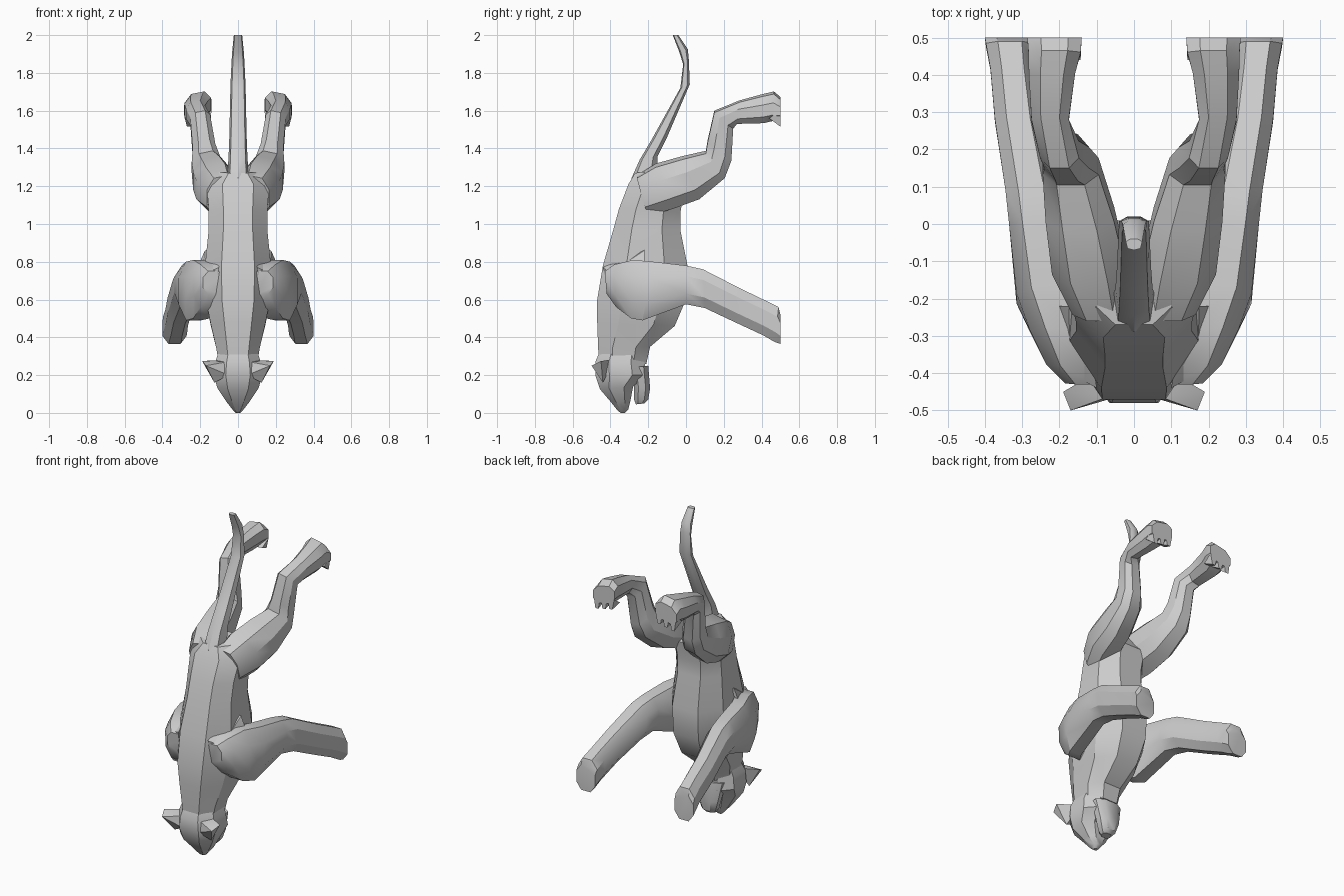
import bpy, bmesh, math

fur = bpy.data.materials.new("grey fur")
fur.diffuse_color = (0.6, 0.6, 0.6, 1)

# Cross-sections as (sideways, depth) factors
OCT = [(-.5, -1), (.5, -1), (1, -.45), (1, .45), (.5, 1), (-.5, 1), (-1, .45), (-1, -.45)]
HEX = [(0, -1), (.8, -.7), (1, .5), (.45, 1), (-.45, 1), (-1, .5), (-.8, -.7)]


def finish(name, bm, mirror=False, angle=32):
    bmesh.ops.recalc_face_normals(bm, faces=bm.faces)
    me = bpy.data.meshes.new(name)
    bm.to_mesh(me)
    bm.free()
    me.materials.append(fur)
    ob = bpy.data.objects.new(name, me)
    bpy.context.collection.objects.link(ob)
    bpy.ops.object.select_all(action='DESELECT')
    ob.select_set(True)
    bpy.context.view_layer.objects.active = ob
    bpy.ops.object.shade_smooth_by_angle(angle=math.radians(angle))
    if mirror:
        mod = ob.modifiers.new("mirror", 'MIRROR')
        mod.use_mirror_merge = False
    return ob


def loft(name, rings, section=OCT, mirror=False, tilt=0.0):
    """Ring: (y, z) of one edge, (y, z) of the opposite edge, centre x, half width."""
    bm = bmesh.new()
    loops = []
    for ya, za, yb, zb, xc, hw in rings:
        loops.append([bm.verts.new((xc + u * hw,
                                    (ya + yb) / 2 + v * (yb - ya) / 2,
                                    (za + zb) / 2 + v * (zb - za) / 2 - tilt * u * hw))
                      for u, v in section])
    n = len(section)
    for a, b in zip(loops, loops[1:]):
        for i in range(n):
            j = (i + 1) % n
            bm.faces.new((a[i], a[j], b[j], b[i]))
    bm.faces.new(loops[0])
    bm.faces.new(loops[-1])
    return finish(name, bm, mirror)


def hull(name, points, mirror=False):
    bm = bmesh.new()
    for p in points:
        bm.verts.new(p)
    bmesh.ops.convex_hull(bm, input=bm.verts)
    return finish(name, bm, mirror, 25)


# Torso from rump down to neck
loft("body", [
    (-.27, 1.27, -.10, 1.29, 0, .10),
    (-.305, 1.21, -.01, 1.17, 0, .165),
    (-.355, 1.08, -.03, 1.06, 0, .155),
    (-.385, .97, -.03, .97, 0, .155),
    (-.44, .78, .01, .77, 0, .175),
    (-.47, .60, 0, .60, 0, .17),
    (-.47, .48, -.06, .46, 0, .145),
    (-.465, .34, -.19, .35, 0, .115),
    (-.46, .25, -.21, .26, 0, .10)])

# Head tapering to the nose, with a separate lower jaw
loft("head", [
    (-.455, .33, -.22, .33, 0, .10),
    (-.48, .27, -.22, .27, 0, .12),
    (-.48, .20, -.21, .20, 0, .13),
    (-.455, .125, -.28, .14, 0, .108),
    (-.40, .06, -.295, .06, 0, .062),
    (-.36, .01, -.305, .02, 0, .025),
    (-.345, 0, -.325, 0, 0, .012)])
loft("jaw", [
    (-.29, .24, -.20, .25, 0, .09),
    (-.275, .14, -.19, .13, 0, .068),
    (-.275, .07, -.20, .07, 0, .048),
    (-.265, .045, -.22, .05, 0, .03)])
hull("ear", [(.05, -.465, .20), (.125, -.44, .16), (.07, -.38, .28), (.06, -.46, .27),
             (.19, -.45, .275), (.17, -.50, .25)], True)

# Tail, ridged along the back
loft("tail", [
    (-.29, 1.24, -.15, 1.29, 0, .055),
    (-.245, 1.34, -.15, 1.36, 0, .05),
    (-.18, 1.45, -.10, 1.46, 0, .046),
    (-.03, 1.72, .02, 1.74, 0, .04),
    (-.015, 1.845, .015, 1.87, 0, .034),
    (-.035, 1.91, .01, 1.925, 0, .03),
    (-.07, 2.0, -.04, 2.0, 0, .022)], HEX)

# Hind legs
loft("hind_leg", [
    (-.26, 1.25, -.20, 1.05, .09, .075),
    (-.16, 1.31, -.07, 1.09, .12, .10),
    (-.02, 1.35, .07, 1.14, .145, .092),
    (.105, 1.38, .205, 1.25, .17, .075),
    (.115, 1.44, .24, 1.34, .18, .06),
    (.15, 1.595, .25, 1.51, .20, .052),
    (.285, 1.65, .27, 1.535, .225, .05),
    (.40, 1.68, .41, 1.54, .22, .062),
    (.465, 1.695, .45, 1.55, .213, .07),
    (.50, 1.665, .50, 1.56, .213, .073)], mirror=True, tilt=.2)

# Toes under the hind paws
for i, x in enumerate((.165, .212, .26)):
    z = 1.515 + .01 * (2 - i)
    hull("hind_toe", [(x - .022, .44, 1.56), (x + .022, .44, 1.56), (x - .024, .50, 1.60),
                      (x + .024, .50, 1.60), (x - .01, .50, z), (x + .01, .50, z)], True)

# Front legs from shoulder to paw
loft("front_leg", [
    (-.43, .75, -.42, .63, .13, .055),
    (-.38, .785, -.37, .56, .16, .075),
    (-.28, .81, -.29, .50, .195, .085),
    (-.17, .80, -.23, .49, .235, .08),
    (0, .78, 0, .575, .262, .073),
    (.09, .76, .10, .555, .275, .07),
    (.285, .66, .27, .475, .31, .063),
    (.42, .595, .41, .41, .325, .06),
    (.49, .56, .47, .375, .333, .064),
    (.50, .52, .50, .365, .336, .064)], mirror=True)

# Shoulder blades
hull("shoulder", [(.10, -.44, .77), (.17, -.40, .74), (.13, -.22, .87), (.175, -.22, .86),
                  (.22, -.22, .76), (.12, -.40, .62), (.2, -.3, .65)], True)
